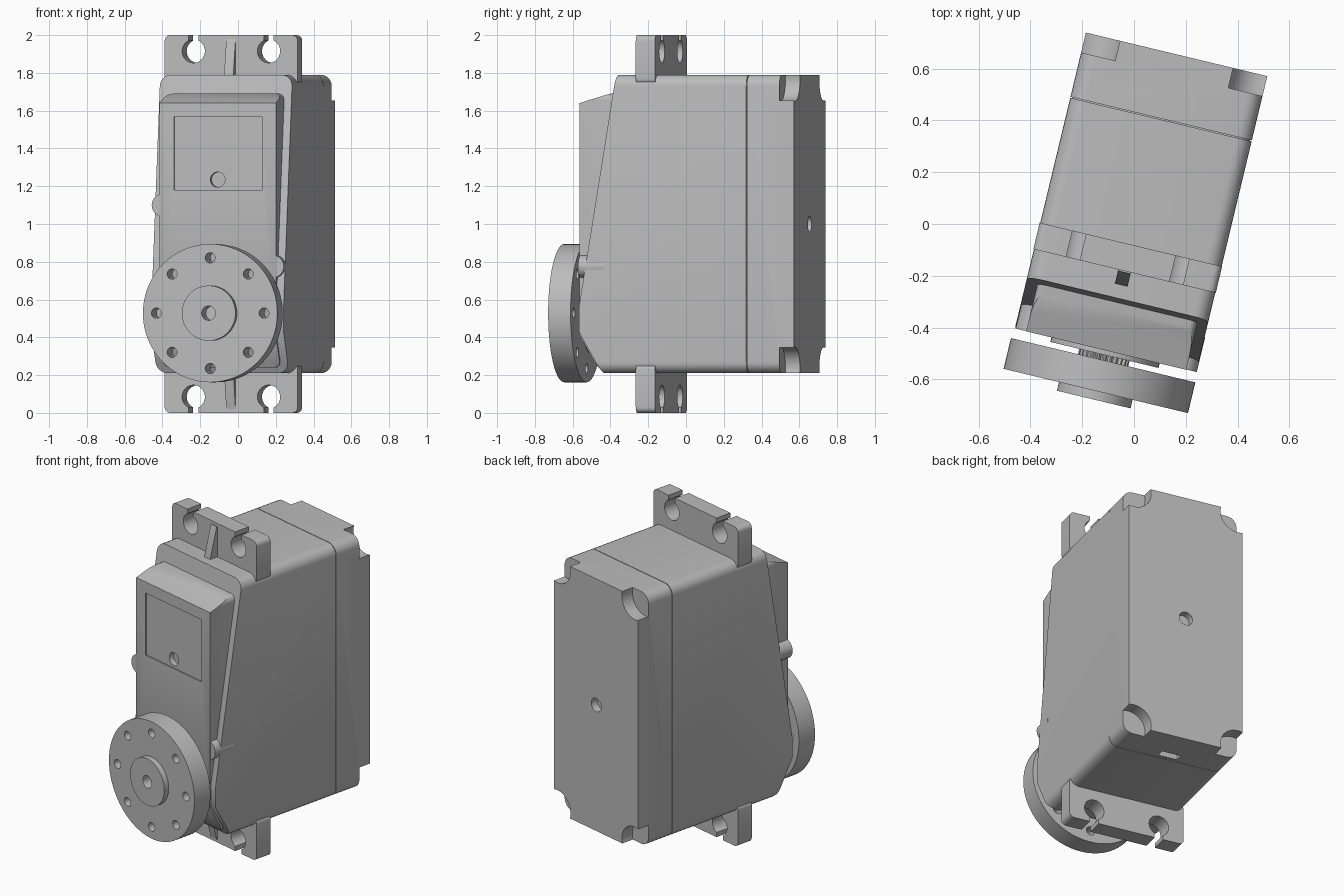
import bpy, bmesh
from math import pi, cos, sin, radians
from mathutils import Matrix, Vector

cube = bpy.data.objects.get("Cube")
if cube:
    bpy.data.objects.remove(cube, do_unlink=True)

grey = bpy.data.materials.new("plain grey")
grey.use_nodes = True
GREY = (0.5, 0.5, 0.5, 1)
grey.diffuse_color = GREY
grey.node_tree.nodes["Principled BSDF"].inputs["Base Color"].default_value = GREY

# The whole unit is turned slightly about the vertical axis
PLACE = Matrix.Rotation(radians(-13.5), 4, 'Z') @ Matrix.Translation((0.007, 0, 0))
HALF = 0.36
LOW, HIGH = 0.21, 1.79
parts = []


def circle(x, z, r, n=40):
    return [(x + r * cos(2 * pi * i / n), z + r * sin(2 * pi * i / n)) for i in range(n)]


def rect(x0, x1, z0, z1, r=0, n=6):
    if not r:
        return [(x0, z0), (x1, z0), (x1, z1), (x0, z1)]
    centres = [(x1 - r, z1 - r), (x0 + r, z1 - r), (x0 + r, z0 + r), (x1 - r, z0 + r)]
    return [(cx + r * cos((q + i / n) * pi / 2), cz + r * sin((q + i / n) * pi / 2))
            for q, (cx, cz) in enumerate(centres) for i in range(n + 1)]


def prism(name, outline, y0, y1, slices=(), keep=True):
    """Extrude an x-z outline along y, then trim it with (point, normal) planes."""
    bm = bmesh.new()
    face = bm.faces.new([bm.verts.new((x, y0, z)) for x, z in outline])
    new = bmesh.ops.extrude_face_region(bm, geom=[face])["geom"]
    bmesh.ops.translate(bm, vec=(0, y1 - y0, 0),
                        verts=[g for g in new if isinstance(g, bmesh.types.BMVert)])
    for co, no in slices:
        geom = bm.verts[:] + bm.edges[:] + bm.faces[:]
        bmesh.ops.bisect_plane(bm, geom=geom, plane_co=co, plane_no=no, clear_outer=True)
        bmesh.ops.holes_fill(bm, edges=[e for e in bm.edges if e.is_boundary])
    bmesh.ops.recalc_face_normals(bm, faces=bm.faces[:])
    mesh = bpy.data.meshes.new(name)
    bm.to_mesh(mesh)
    bm.free()
    mesh.materials.append(grey)
    obj = bpy.data.objects.new(name, mesh)
    obj.matrix_world = PLACE
    bpy.context.collection.objects.link(obj)
    if keep:
        parts.append(obj)
    return obj


def cut(obj, outline, y0, y1):
    cutter = prism("cutter", outline, y0, y1, keep=False)
    cutter.hide_render = True
    mod = obj.modifiers.new("cut", 'BOOLEAN')
    mod.operation, mod.object, mod.solver = 'DIFFERENCE', cutter, 'EXACT'
    bpy.context.view_layer.objects.active = obj
    bpy.ops.object.modifier_apply(modifier=mod.name)
    bpy.data.objects.remove(cutter, do_unlink=True)


def plane(a, b):
    """Plane across the width through two (y, z) points, facing forward."""
    dy, dz = b[0] - a[0], b[1] - a[1]
    return Vector((0, a[0], a[1])), Vector((0, -dz, dy))


# Case: main shell with sloping front, rear cap, and a core behind the seam
shell = rect(-HALF, HALF, LOW, HIGH, 0.06)
prism("main_case", shell, -0.495, 0.416,
      [plane((-0.495, 0.56), (-0.295, 1.78)), plane((-0.37, 0.21), (-0.495, 0.43))])
cap = prism("rear_cap", shell, 0.42, 0.675)
prism("seam_core", rect(-HALF + .008, HALF - .008, LOW + .008, HIGH - .008, 0.055), 0.38, 0.44)

# Screw pockets on the back corners, centre hole and cable slot
for sx in (-1, 1):
    for z in (LOW + 0.03, HIGH - 0.03):
        cut(cap, circle(sx * (HALF - 0.03), z, 0.11), 0.596, 0.8)
cut(cap, circle(0, 1.0, 0.042), 0.63, 0.8)
cut(cap, rect(-0.06, 0.06, 0.1, 0.25), 0.442, 0.49)

# Raised gear housing on the front
housing = prism("gear_housing", rect(-0.315, 0.32, 0.24, 1.69, 0.035), -0.5, -0.2,
                [plane((-0.5, 1.64), (-0.34, 1.69)), plane((-0.385, 0.21), (-0.5, 0.41))])
cut(housing, rect(-0.235, 0.245, 1.18, 1.57), -0.6, -0.492)
cut(housing, circle(0, 1.235, 0.04), -0.6, -0.46)
for name, x, z in (("right_bump", -0.297, 1.1), ("left_bump", 0.302, 0.775)):
    prism(name, circle(x, z, 0.06), -0.499, -0.36)

# Mounting flanges with keyhole slots and gusset ribs
for name, end, side in (("upper", 2.0, 1), ("lower", 0.0, -1)):
    def at(d):
        return end - side * d
    z0, z1 = sorted((at(0), at(0.26)))
    tab = prism(name + "_flange", rect(-HALF - .002, HALF + .002, z0, z1, 0.03), -0.185, -0.08)
    for x in (-0.205, 0.205):
        cut(tab, circle(x, at(0.085), 0.062), -0.3, 0)
        cut(tab, rect(x - 0.027, x + 0.027, *sorted((at(-0.1), at(0.06)))), -0.3, 0)
    tilt = [(Vector((0, -0.19, at(0.02))), Vector((0, -0.19, side * 0.05)))]
    prism(name + "_rib", rect(-0.025, 0.025, *sorted((at(0.02), at(0.25)))), -0.24, -0.18, tilt)

# Output boss and splined shaft
AXIS = 0.528
prism("output_boss", circle(0, AXIS, 0.215), -0.518, -0.49)
teeth = 25
spline = [((0.1 if i % 4 < 2 else 0.088) * cos(2 * pi * i / (4 * teeth)),
           AXIS + (0.1 if i % 4 < 2 else 0.088) * sin(2 * pi * i / (4 * teeth)))
          for i in range(4 * teeth)]
prism("output_shaft", spline, -0.56, -0.5)

# Round horn with a ring of through holes and a central hub
horn = prism("horn_disc", circle(0, AXIS, 0.366, 96), -0.661, -0.539)
for i in range(8):
    a = i * pi / 4
    cut(horn, circle(0.293 * cos(a), AXIS + 0.293 * sin(a), 0.027, 24), -0.8, -0.4)
hub = prism("horn_hub", circle(0, AXIS, 0.146, 64), -0.695, -0.655)
for part in (horn, hub):
    cut(part, circle(0, AXIS, 0.038, 32), -0.8, -0.6)

# Smooth the round surfaces and keep the edges crisp
bpy.ops.object.select_all(action='DESELECT')
for obj in parts:
    obj.select_set(True)
bpy.context.view_layer.objects.active = parts[0]
bpy.ops.object.shade_smooth_by_angle(angle=radians(30))
